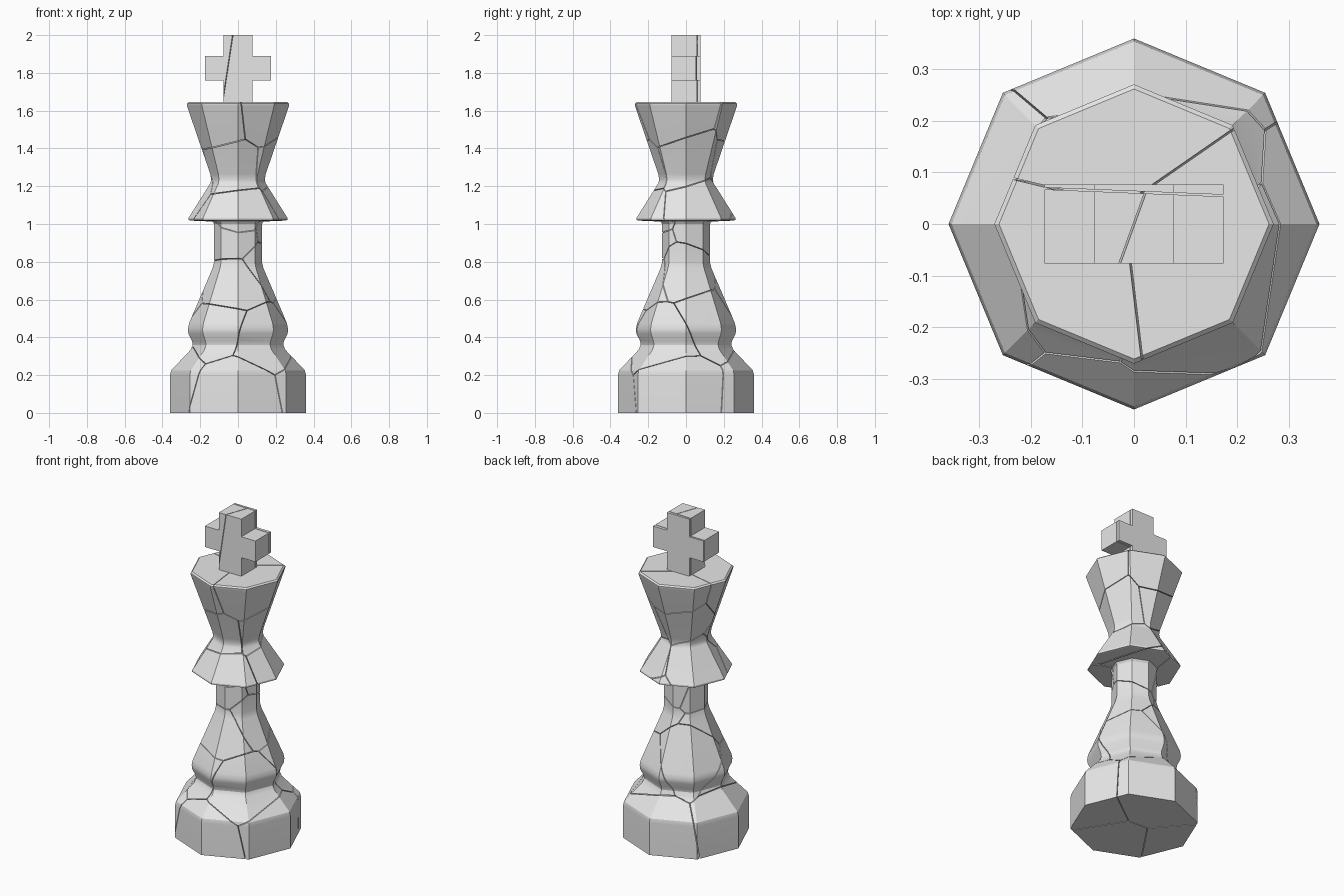
import bpy, bmesh, math
from mathutils import Vector

if "Cube" in bpy.data.objects:
    bpy.data.objects.remove(bpy.data.objects["Cube"])

stone = bpy.data.materials.new("light grey stone")
stone.diffuse_color = (0.8, 0.8, 0.8, 1)
stone.use_nodes = True
stone.node_tree.nodes["Principled BSDF"].inputs["Base Color"].default_value = stone.diffuse_color
GAP = 0.0018  # half width of a crack

# Octagonal outline of the body: (radius, height)
PROFILE = [(0.36, 0), (0.36, 0.2), (0.354, 0.225), (0.25, 0.335), (0.24, 0.36),
           (0.243, 0.38), (0.263, 0.42), (0.265, 0.445), (0.259, 0.475),
           (0.135, 0.765), (0.126, 0.8), (0.126, 1.0), (0.135, 1.013),
           (0.252, 1.018), (0.262, 1.022), (0.262, 1.032), (0.147, 1.215),
           (0.142, 1.235), (0.147, 1.265), (0.27, 1.625), (0.271, 1.637),
           (0.262, 1.645)]

# One point per broken piece; cracks run halfway between neighbours
SEEDS = [(0.01, -0.21, 0.07), (-0.27, -0.02, 0.17), (0.25, -0.06, 0.13),
         (0.03, 0.24, 0.11), (-0.08, -0.06, 0.42), (0.15, -0.11, 0.36),
         (0.11, 0.12, 0.47), (-0.09, 0.11, 0.56), (-0.03, -0.05, 0.69),
         (0.10, 0.01, 0.78), (-0.03, -0.03, 0.93), (0.05, 0.06, 0.97),
         (-0.02, -0.09, 1.05), (0.12, 0.08, 1.12), (-0.13, 0.07, 1.15),
         (-0.05, -0.08, 1.29), (0.14, 0.03, 1.31), (-0.07, 0.12, 1.37),
         (-0.12, -0.09, 1.55), (0.13, -0.06, 1.59), (-0.05, 0.20, 1.56)]


def octagon_body():
    bm = bmesh.new()
    rings = [[bm.verts.new((r * math.cos(k * math.pi / 4),
                            r * math.sin(k * math.pi / 4), z)) for k in range(8)]
             for r, z in PROFILE]
    for a, b in zip(rings, rings[1:]):
        for k in range(8):
            j = (k + 1) % 8
            bm.faces.new((a[k], a[j], b[j], b[k]))
    bm.faces.new(rings[0][::-1])
    bm.faces.new(rings[-1])
    return bm


def cross_body():
    # Plus-shaped outline pushed back through its thickness
    w, a, t = 0.077, 0.174, 0.077
    lo, z1, z2, hi = 1.644, 1.76, 1.89, 2.0
    half = [(w, lo), (w, z1), (a, z1), (a, z2), (w, z2), (w, hi)]
    outline = half + [(-x, z) for x, z in reversed(half)]
    bm = bmesh.new()
    face = bm.faces.new([bm.verts.new((x, -t, z)) for x, z in outline])
    out = bmesh.ops.extrude_face_region(bm, geom=[face])["geom"]
    bmesh.ops.translate(bm, vec=(0, 2 * t, 0),
                        verts=[v for v in out if isinstance(v, bmesh.types.BMVert)])
    bmesh.ops.recalc_face_normals(bm, faces=bm.faces)
    return bm


def cut(bm, point, normal):
    # Remove everything beyond the plane and close the break
    n = Vector(normal).normalized()
    bmesh.ops.bisect_plane(bm, geom=bm.verts[:] + bm.edges[:] + bm.faces[:],
                           plane_co=Vector(point) - n * GAP, plane_no=n,
                           clear_outer=True, dist=1e-5)
    rim = [e for e in bm.edges if e.is_boundary]
    if rim:
        bmesh.ops.holes_fill(bm, edges=rim, sides=0)


def finish(bm, name):
    if not bm.faces:
        bm.free()
        return
    bmesh.ops.recalc_face_normals(bm, faces=bm.faces)
    mesh = bpy.data.meshes.new(name)
    bm.to_mesh(mesh)
    bm.free()
    mesh.materials.append(stone)
    mesh.shade_smooth()
    mesh.set_sharp_from_angle(angle=math.radians(28))
    obj = bpy.data.objects.new(name, mesh)
    bpy.context.collection.objects.link(obj)
    wn = obj.modifiers.new("weighted normals", 'WEIGHTED_NORMAL')
    wn.keep_sharp = True


# Cracked body
seeds = [Vector(s) for s in SEEDS]
for i, s in enumerate(seeds):
    piece = octagon_body()
    for o in sorted(seeds, key=lambda q: (q - s).length):
        if o is not s and piece.faces:
            cut(piece, (s + o) / 2, o - s)
    finish(piece, f"body_piece_{i + 1:02d}")

# Cross on top, split by a steep crack and a thin slab at the back
steep, mid = Vector((0.33, 0.012, -0.05)), Vector((0.0, 0, 2.0))
steep = Vector((0.33, -0.12, -0.05))
back, rear = Vector((0.04, 1, 0)), Vector((0, 0.062, 1.8))
for name, planes in (("cross_left", [(mid, steep), (rear, back)]),
                     ("cross_right", [(mid, -steep), (rear, back)]),
                     ("cross_back", [(rear, -back)])):
    part = cross_body()
    for p, n in planes:
        cut(part, p, n)
    finish(part, name)
